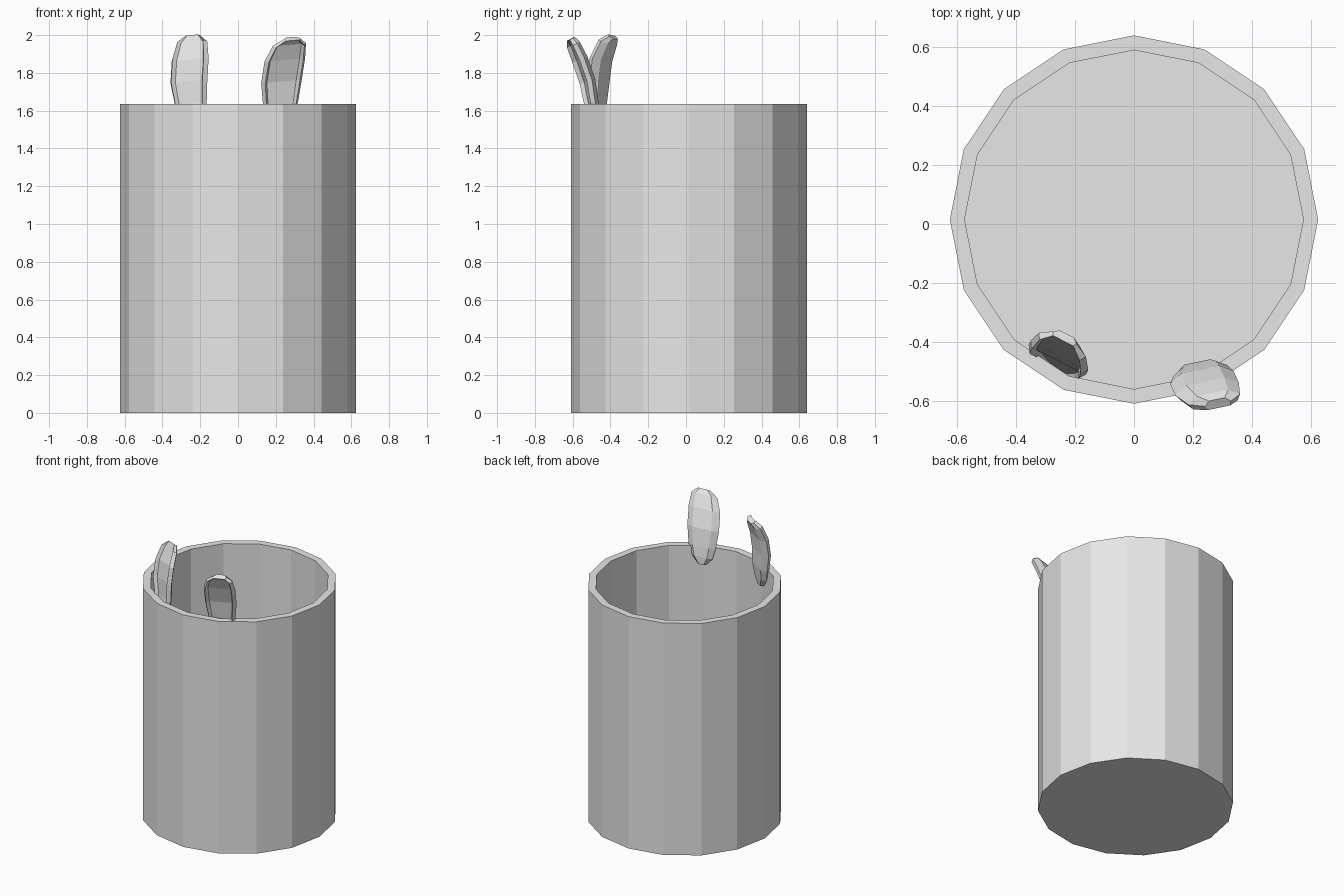
import bpy, bmesh
from math import cos, sin, tau
from mathutils import Vector

cube = bpy.data.objects.get("Cube")
if cube:
    bpy.data.objects.remove(cube, do_unlink=True)

# Single plain grey material
grey = bpy.data.materials.new("plain grey")
grey.use_nodes = True
colour = (0.8, 0.8, 0.8, 1)
grey.diffuse_color = colour
grey.node_tree.nodes["Principled BSDF"].inputs["Base Color"].default_value = colour


def loft(name, rings):
    """Join matching rings of points into a closed solid with flat faces."""
    bm = bmesh.new()
    loops = [[bm.verts.new(p) for p in ring] for ring in rings]
    for low, high in zip(loops, loops[1:]):
        n = len(low)
        for i in range(n):
            j = (i + 1) % n
            bm.faces.new((low[i], low[j], high[j], high[i]))
    bm.faces.new(loops[0][::-1])
    bm.faces.new(loops[-1])
    bmesh.ops.recalc_face_normals(bm, faces=bm.faces)
    mesh = bpy.data.meshes.new(name)
    bm.to_mesh(mesh)
    bm.free()
    mesh.materials.append(grey)
    obj = bpy.data.objects.new(name, mesh)
    bpy.context.collection.objects.link(obj)
    return obj


# Hollow sixteen-sided cup: outer wall, rim, inner wall, floor
SIDES = 16
CENTRE_Y = 0.015


def circle(radius, z):
    return [(radius * cos(tau * i / SIDES), CENTRE_Y + radius * sin(tau * i / SIDES), z)
            for i in range(SIDES)]


loft("cup", [circle(0.625, 0), circle(0.625, 1.635),
             circle(0.575, 1.635), circle(0.575, 0.05)])

# Ear section: sharp sides, raised front border, sunken front panel, rounded back
HALF_WIDTHS = [0.03, 0.075, 0.095, 0.11, 0.11, 0.09, 0.045]
FULL = max(HALF_WIDTHS)


def ear(name, across, spine):
    across = Vector(across).normalized()
    spine = [Vector(p) for p in spine]
    last = len(spine) - 1
    rings = []
    for k, (centre, half) in enumerate(zip(spine, HALF_WIDTHS)):
        along = spine[min(k + 1, last)] - spine[max(k - 1, 0)]
        front = across.cross(along).normalized()
        thick = 0.028 * (0.4 + 0.6 * half / FULL)
        panel = 0.9 if k in (0, last) else 0.1
        section = [(-1, 0), (-0.85, 0.9), (-0.72, panel), (0.72, panel),
                   (0.85, 0.9), (1, 0), (0.6, -1), (-0.6, -1)]
        rings.append([centre + across * (u * half) + front * (v * thick)
                      for u, v in section])
    return loft(name, rings)


# Right ear bends back over the cup
ear("right_ear", (0.88, -0.45, 0.08),
    [(-0.245, -0.485, 1.50), (-0.247, -0.48, 1.56), (-0.25, -0.468, 1.64),
     (-0.26, -0.46, 1.755), (-0.253, -0.445, 1.87), (-0.243, -0.41, 1.96),
     (-0.235, -0.385, 1.99)])

# Left ear bends forward over the rim
ear("left_ear", (0.97, 0.2, 0.08),
    [(0.215, -0.485, 1.52), (0.22, -0.49, 1.57), (0.225, -0.50, 1.64),
     (0.23, -0.52, 1.755), (0.248, -0.56, 1.87), (0.272, -0.595, 1.95),
     (0.285, -0.61, 1.98)])
